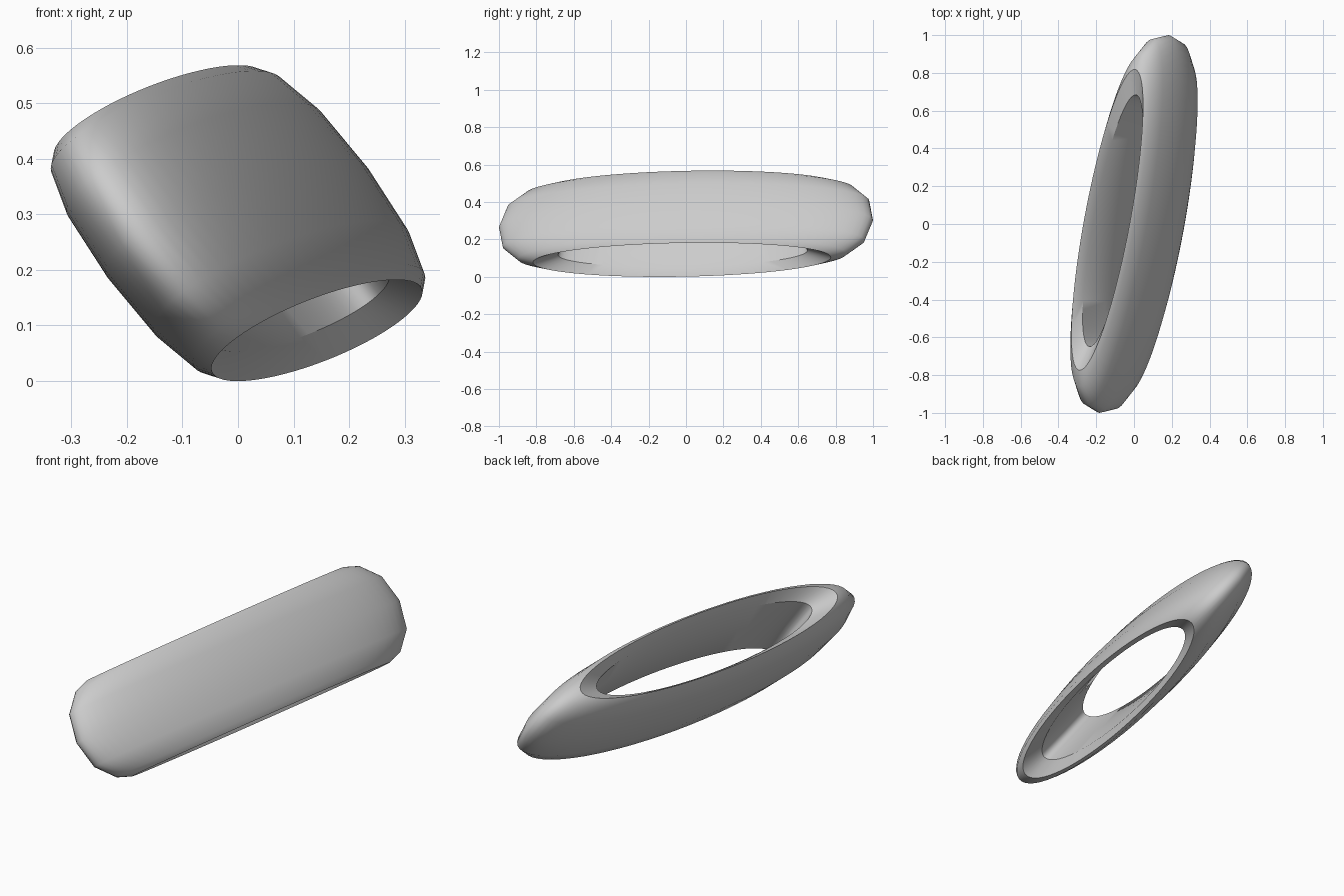
import bpy, bmesh, math
from mathutils import Matrix

cube = bpy.data.objects.get("Cube")
if cube:
    bpy.data.objects.remove(cube, do_unlink=True)

SEGMENTS = 64

# Ring cross-section as (radius, height): outer bulge, rims, inner wall
half = [(1.19, 0.55), (1.08, 0.9), (0.98, 1.0), (0.82, 0.8)]
profile = [(1.23, 0)] + half + [(0.8, 0)] + [(r, -h) for r, h in reversed(half)]

# Plain grey material
grey = bpy.data.materials.new("plain_grey")
grey.use_nodes = True
colour = (0.6, 0.6, 0.6, 1)
grey.diffuse_color = colour
grey.node_tree.nodes["Principled BSDF"].inputs["Base Color"].default_value = colour

# Revolve the cross-section into a closed ring
bm = bmesh.new()
rings = []
for i in range(SEGMENTS):
    a = 2 * math.pi * i / SEGMENTS
    rings.append([bm.verts.new((r * math.cos(a), r * math.sin(a), h)) for r, h in profile])
count = len(profile)
for i in range(SEGMENTS):
    here, there = rings[i], rings[(i + 1) % SEGMENTS]
    for j in range(count):
        k = (j + 1) % count
        bm.faces.new((here[j], there[j], there[k], here[k]))

# Stretch and lean the ring: columns are long axis, short axis, hole axis
stretch = Matrix(((0.148, 0.125, -0.142, 0),
                  (0.813, 0, 0.022, 0),
                  (0.014, 0.092, 0.193, 0.284),
                  (0, 0, 0, 1)))
bm.transform(stretch)
bmesh.ops.recalc_face_normals(bm, faces=bm.faces)

mesh = bpy.data.meshes.new("leaning_ring")
bm.to_mesh(mesh)
bm.free()
mesh.materials.append(grey)
ring = bpy.data.objects.new("leaning_ring", mesh)
bpy.context.collection.objects.link(ring)

# Smooth shading with crisp rims
bpy.ops.object.select_all(action="DESELECT")
ring.select_set(True)
bpy.context.view_layer.objects.active = ring
bpy.ops.object.shade_smooth_by_angle(angle=math.radians(32))
